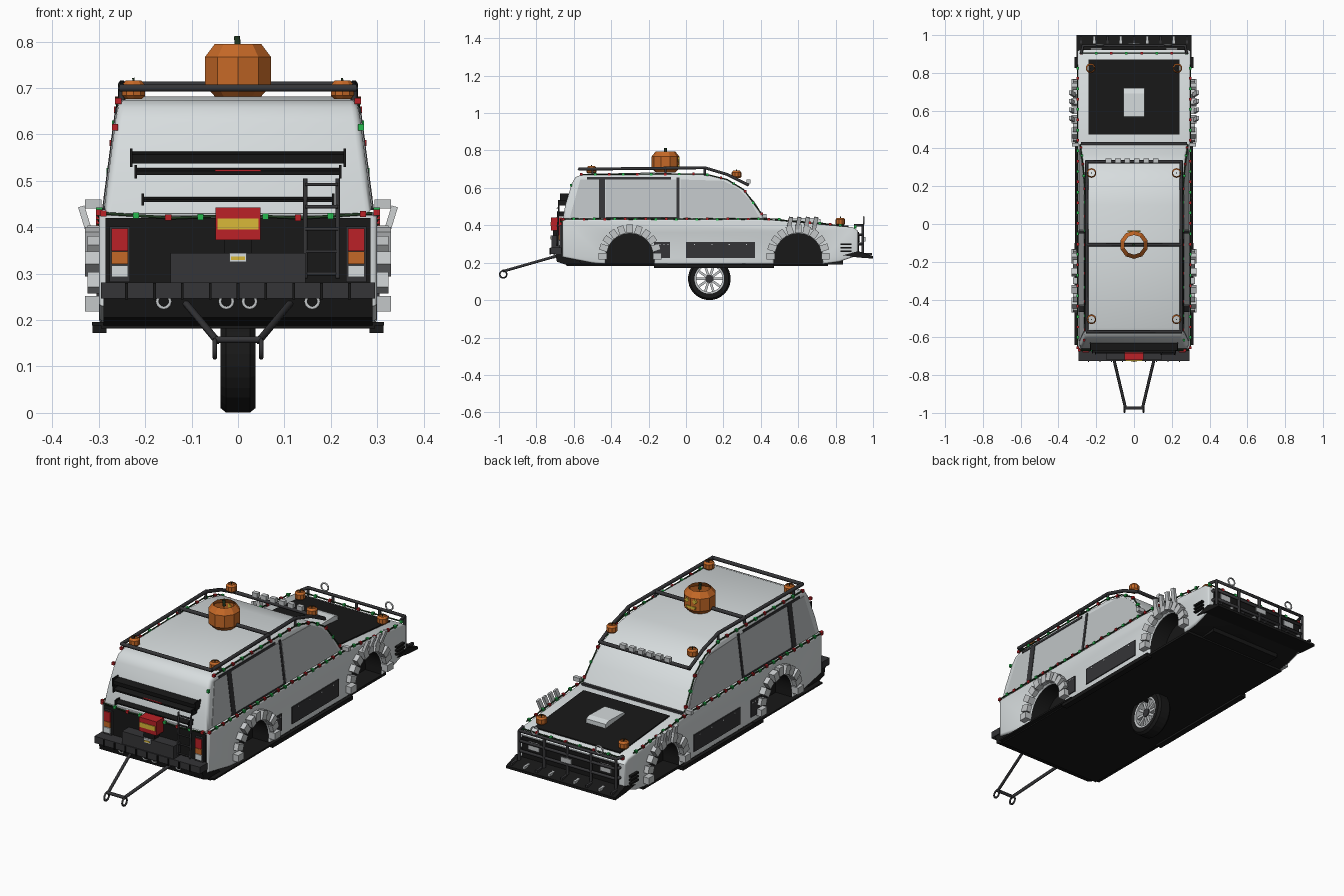
import bpy, bmesh, math
from mathutils import Vector, Matrix

if "Cube" in bpy.data.objects:
    bpy.data.objects.remove(bpy.data.objects["Cube"])


def material(name, r, g, b):
    m = bpy.data.materials.new(name)
    m.use_nodes = True
    m.diffuse_color = (r, g, b, 1)
    bsdf = next(n for n in m.node_tree.nodes if n.type == 'BSDF_PRINCIPLED')
    bsdf.inputs["Base Color"].default_value = (r, g, b, 1)
    bsdf.inputs["Roughness"].default_value = 0.7
    return m


PAINT = material("pale grey paint", .68, .72, .73)
GLASS = material("window grey", .52, .55, .56)
TRIM = material("light trim grey", .55, .57, .58)
BLACK = material("black", .009, .009, .009)
DARK = material("dark grey metal", .035, .035, .038)
ORANGE = material("pumpkin orange", .56, .14, .02)
RED = material("red", .5, .015, .02)
GREEN = material("green", .02, .5, .08)
YELLOW = material("yellow", .7, .48, .04)
WIRE = material("dark green", .015, .04, .015)


def finish(name, bm, *mats, smooth=False):
    bmesh.ops.recalc_face_normals(bm, faces=bm.faces[:]) if not smooth else None
    me = bpy.data.meshes.new(name)
    bm.to_mesh(me)
    bm.free()
    ob = bpy.data.objects.new(name, me)
    bpy.context.collection.objects.link(ob)
    for m in mats:
        me.materials.append(m)
    if smooth:
        bpy.ops.object.select_all(action='DESELECT')
        ob.select_set(True)
        bpy.context.view_layer.objects.active = ob
        bpy.ops.object.shade_smooth_by_angle(angle=math.radians(35))
    return ob


def prism(name, pts, x0, x1, *mats, taper=None, bevel=0, rule=None):
    """Side outline (y, z) stretched from x0 to x1."""
    bm = bmesh.new()
    rings = [[bm.verts.new((taper(z) * x if taper else x, y, z)) for y, z in pts] for x in (x0, x1)]
    for r in rings:
        bm.faces.new(r)
    n = len(pts)
    for i in range(n):
        j = (i + 1) % n
        bm.faces.new((rings[0][i], rings[0][j], rings[1][j], rings[1][i]))
    bmesh.ops.recalc_face_normals(bm, faces=bm.faces[:])
    if rule:
        for f in bm.faces:
            f.material_index = rule(f)
    if bevel:
        rim = [e for e in bm.edges if sum(abs(f.normal.x) > .7 for f in e.link_faces) == 1]
        bmesh.ops.bevel(bm, geom=rim, offset=bevel, segments=3, profile=.5, affect='EDGES', clamp_overlap=True)
    return finish(name, bm, *mats, smooth=bevel > 0)


def box(name, loc, size, mat, rot=(0, 0, 0)):
    bm = bmesh.new()
    bmesh.ops.create_cube(bm, size=1)
    bmesh.ops.scale(bm, vec=size, verts=bm.verts)
    ob = finish(name, bm, mat)
    ob.location, ob.rotation_euler = loc, rot
    return ob


def tube(name, pts, r, mat, closed=False):
    cu = bpy.data.curves.new(name, 'CURVE')
    cu.dimensions, cu.bevel_depth, cu.bevel_resolution, cu.use_fill_caps = '3D', r, 1, True
    sp = cu.splines.new('POLY')
    sp.points.add(len(pts) - 1)
    for p, co in zip(sp.points, pts):
        p.co = (*co, 1)
    sp.use_cyclic_u = closed
    cu.materials.append(mat)
    ob = bpy.data.objects.new(name, cu)
    bpy.context.collection.objects.link(ob)
    return ob


def ring(name, c, R, r, mat, axis='y'):
    turn = [(math.cos(a * math.pi / 6) * R, math.sin(a * math.pi / 6) * R) for a in range(12)]
    pts = [(c[0] + u, c[1], c[2] + v) if axis == 'y' else (c[0], c[1] + u, c[2] + v) for u, v in turn]
    return tube(name, pts, r, mat, closed=True)


def lathe(name, profile, sides, loc, mat, closed=False, rot=(0, 0, 0)):
    bm = bmesh.new()
    cols = []
    for k in range(sides):
        a = (k + .5) * math.tau / sides
        cols.append([bm.verts.new((r * math.cos(a), r * math.sin(a), z)) for r, z in profile])
    n = len(profile)
    for k in range(sides):
        a, b = cols[k], cols[(k + 1) % sides]
        for i in range(n if closed else n - 1):
            bm.faces.new((a[i], b[i], b[(i + 1) % n], a[(i + 1) % n]))
    ob = finish(name, bm, mat)
    ob.location, ob.rotation_euler = loc, rot
    return ob


def pumpkin(name, x, y, z, r, h):
    lathe(name, [(r * .7, 0), (r, h * .2), (r, h * .75), (r * .7, h)], 10, (x, y, z), ORANGE)
    tube(name + "_stem", [(x, y, z + h * .9), (x - r * .03, y, z + h * 1.15)], r * .1, WIRE)


def light_string(name, path, step=.055):
    tube(name + "_wire", path, .0035, WIRE)
    bm, travelled, count = bmesh.new(), 0, 0
    for a, b in zip(path, path[1:]):
        a, b = Vector(a), Vector(b)
        while count * step < travelled + (b - a).length:
            p = a.lerp(b, (count * step - travelled) / (b - a).length)
            made = bmesh.ops.create_cube(bm, size=.013, matrix=Matrix.Translation(p))
            for f in {f for v in made['verts'] for f in v.link_faces}:
                f.material_index = count % 2
            count += 1
        travelled += (b - a).length
    finish(name + "_bulbs", bm, RED, GREEN)


# Lower body with wheel openings
def arch(cy):
    return [(cy + .13, .193)] + [(cy + .13 * math.cos(i * math.pi / 12), .225 + .13 * math.sin(i * math.pi / 12))
                                 for i in range(13)] + [(cy - .13, .193)]


outline = [(-.66, .425), (-.645, .432), (.42, .432), (.89, .39), (.92, .37), (.92, .24), (.82, .205)]
outline += arch(.6) + arch(-.3) + [(-.5, .198), (-.66, .23)]


def under(f):
    c = f.calc_center_median()
    return int(f.normal.z < -.3 or (abs(f.normal.x) < .5 and c.z < .37 and -.6 < c.y < .85))


prism("lower_body", outline, -.3, .3, PAINT, BLACK, bevel=.01, rule=under)
box("wheel_well_core", (0, .12, .29), (.4, 1.44, .2), BLACK)
box("floor", (0, .06, .188), (.59, 1.4, .012), BLACK)

# Cabin
def cabin_x(z):
    return .29 - (z - .43) * .13


cabin = [(-.66, .43), (-.645, .51), (-.61, .625), (-.59, .658), (-.55, .674), (-.2, .682), (.1, .673),
         (.22, .645), (.31, .59), (.37, .52), (.425, .43)]
prism("cabin", cabin, -1, 1, PAINT, taper=cabin_x, bevel=.016)


def side_plate(name, pts, mat, s, lift=.004):
    prism(name, pts, s * .97, s, mat, taper=lambda z: cabin_x(z) + lift)


def rect(y0, y1, z0, z1):
    return [(y0, z0), (y1, z0), (y1, z1), (y0, z1)]


for s in (-1, 1):
    side_plate("quarter_window", [(-.62, .445), (-.465, .445), (-.465, .645), (-.565, .645)], GLASS, s, .002)
    side_plate("rear_window", rect(-.43, -.05, .445, .645), GLASS, s, .002)
    side_plate("front_window", [(-.03, .445), (.39, .445), (.34, .535), (.28, .595), (.2, .638), (-.03, .645)],
               GLASS, s, .002)
    for y0, y1, z0, z1 in ((-.465, -.432, .44, .655), (-.05, -.035, .44, .655), (-.53, -.08, .646, .658),
                           (-.43, -.05, .437, .445)):
        side_plate("window_bar", rect(y0, y1, z0, z1), DARK, s)

# Hood panel and scoop
def hood_z(y):
    return .432 - (y - .42) * .0894


prism("hood_panel", [(.475, hood_z(.475)), (.87, hood_z(.87)), (.87, hood_z(.87) + .006),
                     (.475, hood_z(.475) + .006)], -.24, .24, BLACK)
prism("hood_scoop", [(.555, .41), (.72, .4), (.72, .432), (.69, .44), (.57, .437)], -.055, .055, PAINT)
box("cowl", (0, .425, .435), (.56, .016, .012), DARK)

# Side parts, mirrored
for s in (-1, 1):
    for cy in (-.3, .6):
        for i in range(11):
            a = i * math.pi / 10
            box("arch_flare_block", (s * .312, cy + .146 * math.cos(a), .235 + .146 * math.sin(a)),
                (.036 - .012 * (i % 2), .034, .045), TRIM, (a - math.pi / 2, 0, 0))
    for y0, y1 in ((0, .37), (-.17, -.085)):
        box("side_panel", (s * .301, (y0 + y1) / 2, .268), (.008, y1 - y0, .085), DARK)
        for k in range(4):
            box("rivet", (s * .305, y0 + (y1 - y0) * (k + .5) / 4, .298), (.004, .006, .006), TRIM)
    box("sill", (s * .298, .15, .182), (.03, .64, .02), BLACK)
    box("rear_skirt", (s * .3, -.37, .192), (.03, .54, .008), BLACK)
    for k in range(4):
        box("fender_slat", (s * .327, .555 + k * .045, .41), (.014, .022, .07), TRIM, (-.2, s * .3, 0))
    for k in range(3):
        box("side_vent", (s * .304, .855, .262 + k * .018), (.02, .06, .009), BLACK)
    box("mirror", (s * .312, .42, .45), (.035, .02, .02), TRIM)
    box("headlight", (s * .2, .925, .33), (.06, .012, .04), TRIM)
    ring("bull_bar_ring", (s * .18, .95, .425), .02, .004, TRIM)

    # Tail lamps and exhausts
    for z, h, m in ((.373, .048, RED), (.334, .027, ORANGE), (.305, .025, PAINT)):
        box("tail_lamp", (s * .255, -.675, z), (.035, .012, h), m)
    box("tail_lamp_frame", (s * .255, -.67, .342), (.044, .012, .12), DARK)
    for x in (.025, .16):
        ring("exhaust", (s * x, -.705, .24), .014, .004, TRIM)

    # Tow bar
    tube("tow_arm", [(s * .12, -.66, .245), (s * .045, -.975, .155)], .008, DARK)
    ring("tow_eye", (s * .05, -.977, .138), .019, .005, DARK, axis='x')

    # Roof rack rail and lights
    tube("rack_rail", [(s * .25, -.57, .7), (s * .25, .1, .708), (s * .25, .22, .672), (s * .25, .335, .615)], .009, DARK)
    for y in (-.5, -.11, .1):
        tube("rack_foot", [(s * .25, y, .665), (s * .25, y, .705)], .007, DARK)
    light_string("roof_lights", [(s * .258, -.56, .672), (s * .258, .1, .675), (s * .262, .22, .645),
                                 (s * .27, .31, .59), (s * .285, .42, .44)], .075)
    wave = [(s * .299, -.655 + i * .06, min(.432, hood_z(-.655 + i * .06) + .003) + .004 * (i % 2)) for i in range(26)]
    light_string("belt_lights", wave)
    for y, z in ((-.505, .676), (.27, .652), (.825, .4)):
        pumpkin("small_pumpkin", s * (.23 if y > .5 else .225), y, z, .026, .04)
    box("corner_bulb", (s * .265, -.615, .615), (.012, .012, .014), GREEN if s > 0 else RED)

tube("tow_crossbar", [(-.05, -.975, .158), (.05, -.975, .158)], .008, DARK)
light_string("tail_lights_string", [(-.29, -.668, .43), (-.14, -.668, .42), (0, -.668, .426), (.14, -.668, .42),
                                    (.29, -.668, .43)], .07)
light_string("nose_lights", [(-.28, .905, .392), (0, .905, .388), (.28, .905, .392)], .08)
for y, z in ((-.57, .7), (-.11, .706), (.33, .618)):
    tube("rack_crossbar", [(-.255, y, z), (.255, y, z)], .009, DARK)
for k in range(6):
    box("roof_lamp", (-.135 + k * .05, .335, .635), (.03, .022, .022), TRIM)

# Large carved pumpkin
pumpkin("large_pumpkin", 0, -.11, .682, .075, .113)
for s in (-1, 1):
    box("pumpkin_eye", (s * .022, -.039, .752), (.018, .008, .018), YELLOW, (0, math.pi / 4, 0))
box("pumpkin_mouth", (0, -.039, .72), (.05, .008, .012), YELLOW)

# Tail end
box("tailgate", (0, -.661, .335), (.57, .008, .17), BLACK)
box("tail_carrier", (0, -.69, .312), (.29, .06, .065), DARK)
box("carrier_mount", (0, -.69, .36), (.06, .04, .04), BLACK)
box("red_case", (0, -.69, .408), (.098, .062, .07), RED)
box("case_stripe", (0, -.722, .407), (.088, .004, .024), YELLOW)
box("number_plate", (0, -.722, .335), (.036, .006, .02), PAINT)
box("number_stripe", (0, -.726, .333), (.03, .003, .008), YELLOW)
box("rear_bumper", (0, -.695, .264), (.59, .06, .034), DARK)
prism("rear_apron", [(-.7, .25), (-.6, .25), (-.55, .185), (-.63, .185), (-.69, .205)], -.29, .29, BLACK)
for k in range(9):
    box("bumper_rib", (-.24 + k * .06, -.727, .262), (.006, .008, .035), BLACK)
for y, z, w, h in ((-.648, .55, .23, .02), (-.66, .52, .22, .009), (-.665, .46, .205, .006)):
    box("spoiler", (0, y, z), (w * 2, .04, h), BLACK, (.15, 0, 0))
    for s in (-1, 1):
        box("spoiler_end", (s * w, y, z), (.005, .05, h + .02), BLACK)
box("spoiler_light", (0, -.682, .522), (.1, .006, .004), RED)
for x in (.145, .215):
    tube("ladder_rail", [(x, -.69, .29), (x, -.68, .505)], .005, DARK)
for k in range(5):
    tube("ladder_rung", [(.145, -.688, .3 + k * .048), (.215, -.688, .3 + k * .048)], .004, DARK)

# Nose: grille, bull bar and apron
box("grille", (0, .921, .305), (.54, .008, .12), BLACK)
prism("front_apron", [(.84, .24), (.92, .262), (1, .235), (1, .222), (.92, .228)], -.305, .305, BLACK)
for k in range(9):
    box("apron_tooth", (-.28 + k * .07, .975, .247), (.012, .04, .012), TRIM if k % 2 else DARK)
for z in (.3, .35, .4):
    tube("bull_bar", [(-.28, .9, z), (-.27, .945, z), (.27, .945, z), (.28, .9, z)], .008, DARK)
for x in (-.27, -.13, 0, .13, .27):
    tube("bull_bar_post", [(x, .945, .24), (x, .945, .4)], .008, DARK)
box("nose_plate", (0, .956, .325), (.06, .006, .025), TRIM)

# Single wheel underneath
side = (0, math.pi / 2, 0)
hub = (0, .125, .114)
lathe("tyre", [(.08, -.036), (.104, -.038), (.114, -.026), (.114, .026), (.104, .038), (.08, .036)], 28, hub, BLACK,
      True, side)
lathe("rim", [(.07, -.034), (.082, -.036), (.082, .036), (.07, .034)], 28, hub, TRIM, True, side)
lathe("wheel_hub", [(0, -.03), (.022, -.03), (.022, .03), (0, .03)], 12, hub, DARK, False, side)
for k in range(10):
    a = k * math.tau / 10
    box("spoke", (0, hub[1] + .046 * math.cos(a), hub[2] + .046 * math.sin(a)), (.05, .06, .013), TRIM, (a, 0, 0))
